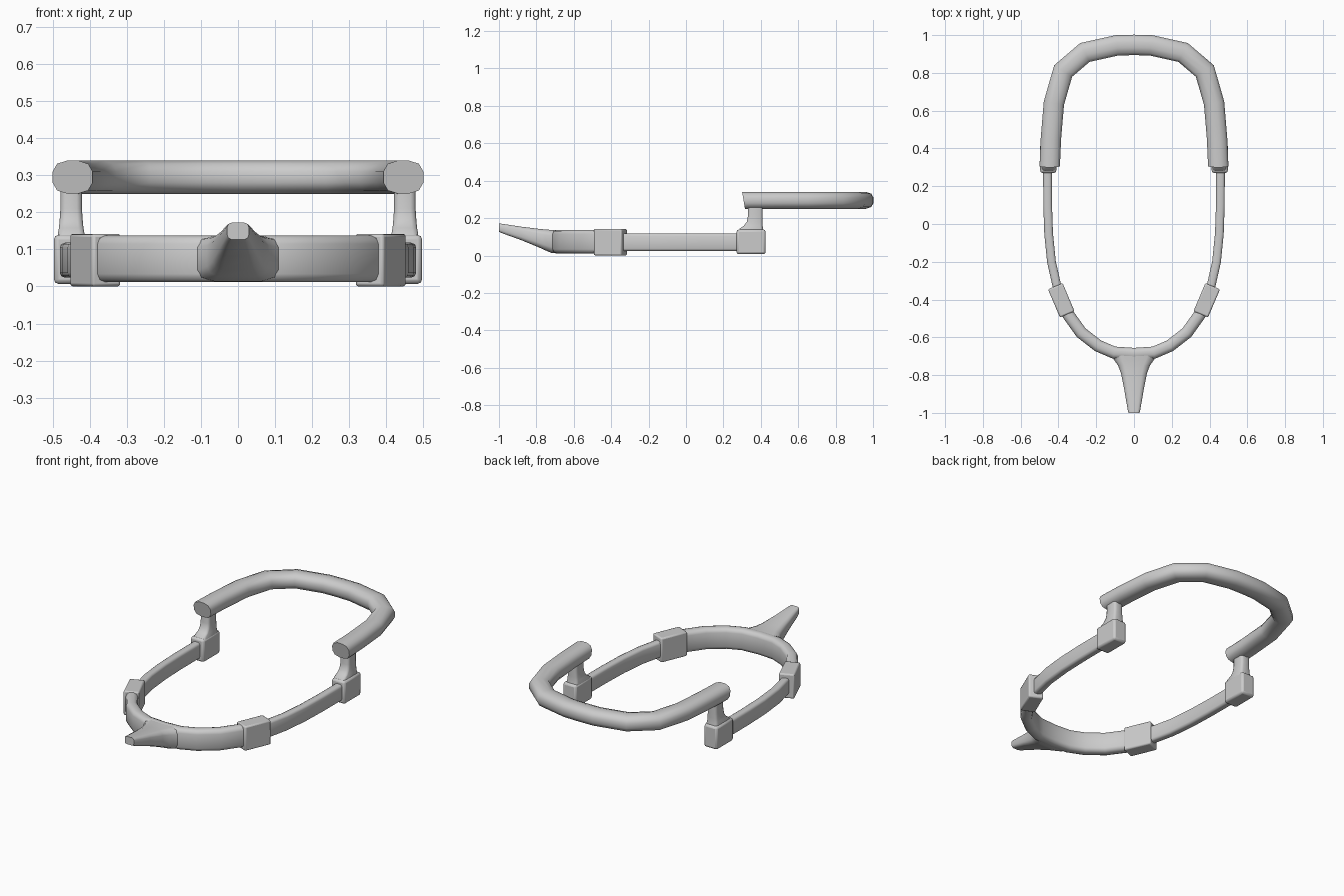
import bpy, bmesh, math
from mathutils import Vector, Matrix

if "Cube" in bpy.data.objects:
    bpy.data.objects.remove(bpy.data.objects["Cube"])


def finish(name, bm, bevel=0.0, angle=40):
    bmesh.ops.recalc_face_normals(bm, faces=bm.faces)
    me = bpy.data.meshes.new(name)
    bm.to_mesh(me)
    bm.free()
    ob = bpy.data.objects.new(name, me)
    bpy.context.collection.objects.link(ob)
    if bevel:
        m = ob.modifiers.new("soft_edges", 'BEVEL')
        m.width = bevel
        m.segments = 2
    bpy.ops.object.select_all(action='DESELECT')
    ob.select_set(True)
    bpy.context.view_layer.objects.active = ob
    bpy.ops.object.shade_smooth_by_angle(angle=math.radians(angle))
    return ob


def loft(name, rings, angle=40):
    bm = bmesh.new()
    vs = [[bm.verts.new(p) for p in r] for r in rings]
    n = len(rings[0])
    for a, b in zip(vs, vs[1:]):
        for i in range(n):
            j = (i + 1) % n
            bm.faces.new((a[i], a[j], b[j], b[i]))
    bm.faces.new(vs[0])
    bm.faces.new(vs[-1])
    return finish(name, bm, angle=angle)


def sweep_rings(path, section):
    # section points are (sideways, height); corners are mitred
    pts = [Vector(p) for p in path]
    rings = []
    for i, p in enumerate(pts):
        d1 = (p - pts[i - 1]).normalized() if i else (pts[1] - p).normalized()
        d2 = (pts[i + 1] - p).normalized() if i < len(pts) - 1 else d1
        t = (d1 + d2).normalized()
        nrm = Vector((t.y, -t.x)) / max(0.5, t.dot(d1))
        rings.append([(p.x + nrm.x * u, p.y + nrm.y * u, z) for u, z in section])
    return rings


def rounded(hw, z0, z1, cx, cz):
    # rectangle with two-step rounded corners
    out = []
    for sx, sz, flip in ((1, 1, 0), (-1, 1, 1), (-1, -1, 0), (1, -1, 1)):
        zc = z1 if sz > 0 else z0
        c = [(sx * hw, zc - sz * cz),
             (sx * (hw - cx * 0.3), zc - sz * cz * 0.3),
             (sx * (hw - cx), zc)]
        out += c[::-1] if flip else c
    return out


def both_halves(half):
    return half + [(-x, y) for x, y in half[-2::-1]]


def block(name, size, loc, rot=0.0, bevel=0.008):
    bm = bmesh.new()
    bmesh.ops.create_cube(bm, size=1)
    bm.transform(Matrix.Translation(loc) @ Matrix.Rotation(rot, 4, 'Z')
                 @ Matrix.Diagonal((*size, 1)))
    return finish(name, bm, bevel)


# raised back arch with slanted ends
arch = both_halves([(0.446, 0.305), (0.44, 0.45), (0.424, 0.64), (0.375, 0.81),
                    (0.26, 0.908), (0.09, 0.946), (0, 0.948)])
rings = sweep_rings(arch, rounded(0.054, 0.25, 0.34, 0.04, 0.03))
for k in (0, -1):
    rings[k] = [(x, 0.30 + (0.34 - z) * 0.17, z) for x, y, z in rings[k]]
loft("back_arch", rings, 50)

# front ring
front = both_halves([(0.385, -0.40), (0.348, -0.48), (0.28, -0.575),
                     (0.19, -0.645), (0.105, -0.681), (0, -0.688)])
loft("front_ring", sweep_rings(front, rounded(0.032, 0.012, 0.137, 0.022, 0.022)), 50)

# tapered, rising prong: y, half width, bottom, top
prong = [(-0.685, 0.125, 0.014, 0.135), (-0.72, 0.105, 0.014, 0.137),
         (-0.75, 0.084, 0.027, 0.139), (-0.79, 0.069, 0.045, 0.143),
         (-0.88, 0.051, 0.082, 0.154), (-0.98, 0.034, 0.118, 0.169),
         (-1.0, 0.029, 0.127, 0.172)]
loft("front_prong", [[(x, y, z) for x, z in
                      rounded(w, a, b, w * 0.4, (b - a) * 0.25)]
                     for y, w, a, b in prong], 50)

for s, side in ((1, "right"), (-1, "left")):
    # side rod
    rod = [(0.458, 0.32), (0.457, 0.1), (0.452, -0.05), (0.437, -0.2),
           (0.41, -0.32), (0.385, -0.40)]
    loft("side_rod_" + side,
         sweep_rings([(s * x, y) for x, y in rod],
                     rounded(0.023, 0.024, 0.118, 0.013, 0.013)), 50)
    # clamp joining rod and ring
    block("clamp_" + side, (0.084, 0.162, 0.142), (s * 0.385, -0.404, 0.071),
          -s * math.radians(23))
    # end block under the arch
    block("end_block_" + side, (0.085, 0.155, 0.132), (s * 0.454, 0.348, 0.073),
          bevel=0.012)
    # flared post: z, front y, back y, half width
    post = [(0.12, 0.275, 0.415, 0.036), (0.142, 0.283, 0.412, 0.036),
            (0.158, 0.308, 0.41, 0.033), (0.18, 0.325, 0.41, 0.031),
            (0.21, 0.331, 0.41, 0.029), (0.28, 0.333, 0.41, 0.029)]
    loft("post_" + side, [[(s * 0.45 + x, y, z) for x, y in
                           rounded(w, a, b, 0.014, 0.014)]
                          for z, a, b, w in post], 50)
